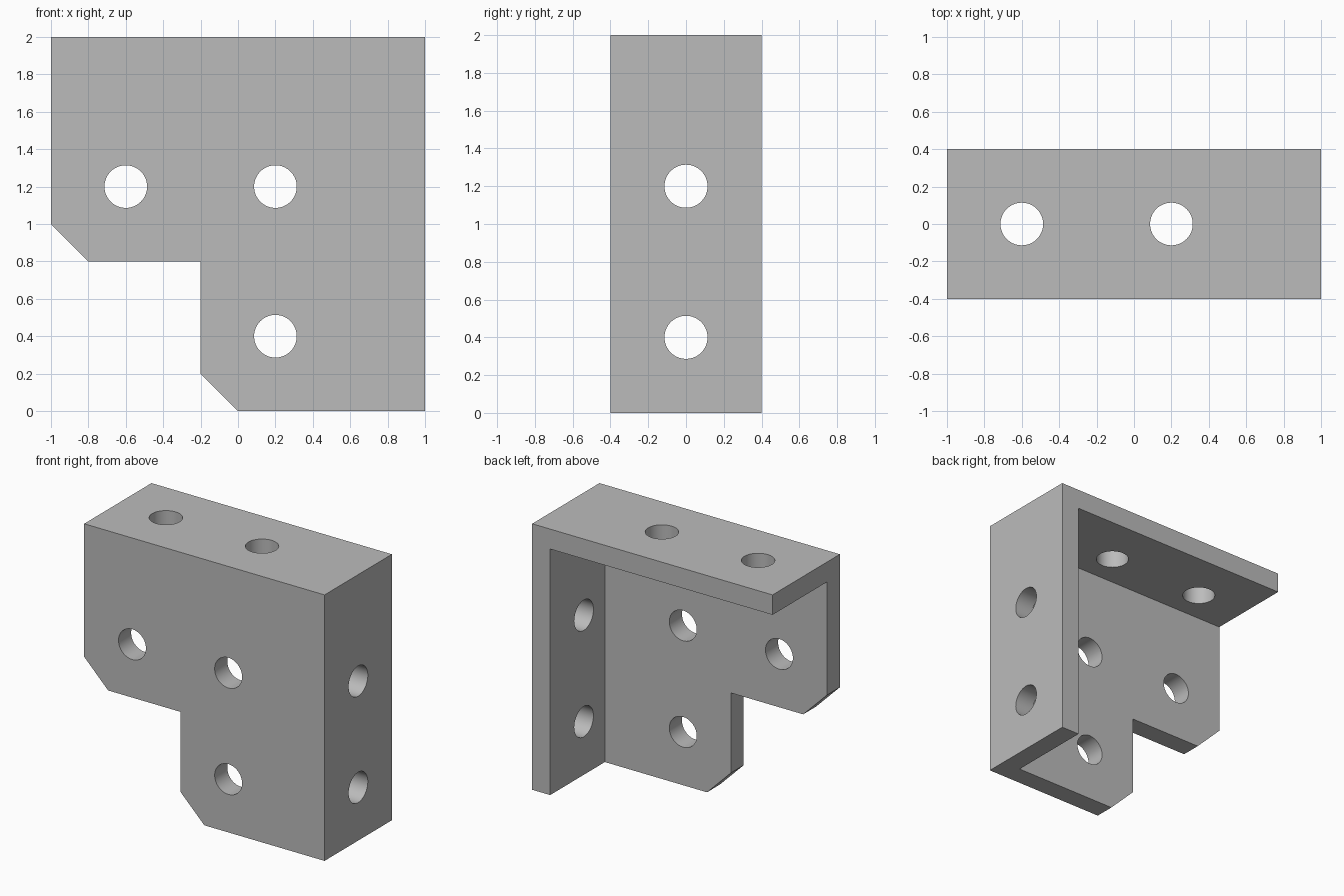
import bpy, bmesh, math
from mathutils import Matrix, Vector

if "Cube" in bpy.data.objects:
    bpy.data.objects.remove(bpy.data.objects["Cube"], do_unlink=True)

HALF_DEPTH = 0.4
WALL = 0.15
HOLE_RADIUS = 0.114

grey = bpy.data.materials.new("plain grey")
grey.use_nodes = True
grey.diffuse_color = (0.5, 0.5, 0.5, 1)
grey.node_tree.nodes["Principled BSDF"].inputs["Base Color"].default_value = (0.5, 0.5, 0.5, 1)


def make_object(name, bm):
    bmesh.ops.recalc_face_normals(bm, faces=bm.faces[:])
    mesh = bpy.data.meshes.new(name)
    bm.to_mesh(mesh)
    bm.free()
    mesh.materials.append(grey)
    obj = bpy.data.objects.new(name, mesh)
    bpy.context.collection.objects.link(obj)
    return obj


def cut(target, cutter):
    mod = target.modifiers.new(cutter.name, 'BOOLEAN')
    mod.operation = 'DIFFERENCE'
    mod.solver = 'EXACT'
    mod.object = cutter
    bpy.context.view_layer.objects.active = target
    bpy.ops.object.modifier_apply(modifier=mod.name)
    bpy.data.objects.remove(cutter, do_unlink=True)


# Bracket body: notched, chamfered profile extruded front to back
profile = [(-1, 2), (-1, 1), (-0.8, 0.8), (-0.2, 0.8), (-0.2, 0.2), (0, 0), (1, 0), (1, 2)]
bm = bmesh.new()
face = bm.faces.new([bm.verts.new((x, -HALF_DEPTH, z)) for x, z in profile])
ext = bmesh.ops.extrude_face_region(bm, geom=[face])
bmesh.ops.translate(bm, vec=(0, 2 * HALF_DEPTH, 0),
                    verts=[v for v in ext["geom"] if isinstance(v, bmesh.types.BMVert)])
bracket = make_object("corner_bracket", bm)

# Hollow that leaves the front, top and left walls
low = Vector((-2, -HALF_DEPTH + WALL, -1))
high = Vector((1 - WALL, 1, 2 - WALL))
bm = bmesh.new()
bmesh.ops.create_cube(bm, size=1, matrix=Matrix.Translation((low + high) / 2)
                      @ Matrix.Diagonal((*(high - low), 1)))
cut(bracket, make_object("hollow_cutter", bm))

# Bolt holes: centre on the wall and drilling axis
holes = [((x, -HALF_DEPTH, z), 'Y') for x, z in ((-0.6, 1.2), (0.2, 1.2), (0.2, 0.4))]
holes += [((x, 0, 2), 'Z') for x in (-0.6, 0.2)]
holes += [((1, 0, z), 'X') for z in (1.2, 0.4)]
turns = {'X': Matrix.Rotation(math.pi / 2, 4, 'Y'),
         'Y': Matrix.Rotation(math.pi / 2, 4, 'X'),
         'Z': Matrix.Identity(4)}
for centre, axis in holes:
    bm = bmesh.new()
    bmesh.ops.create_cone(bm, cap_ends=True, segments=64, radius1=HOLE_RADIUS,
                          radius2=HOLE_RADIUS, depth=4 * WALL,
                          matrix=Matrix.Translation(centre) @ turns[axis])
    cut(bracket, make_object("hole_cutter", bm))

# Smooth hole walls, sharp edges elsewhere
bpy.ops.object.select_all(action='DESELECT')
bracket.select_set(True)
bpy.context.view_layer.objects.active = bracket
bpy.ops.object.shade_smooth_by_angle(angle=math.radians(30))
